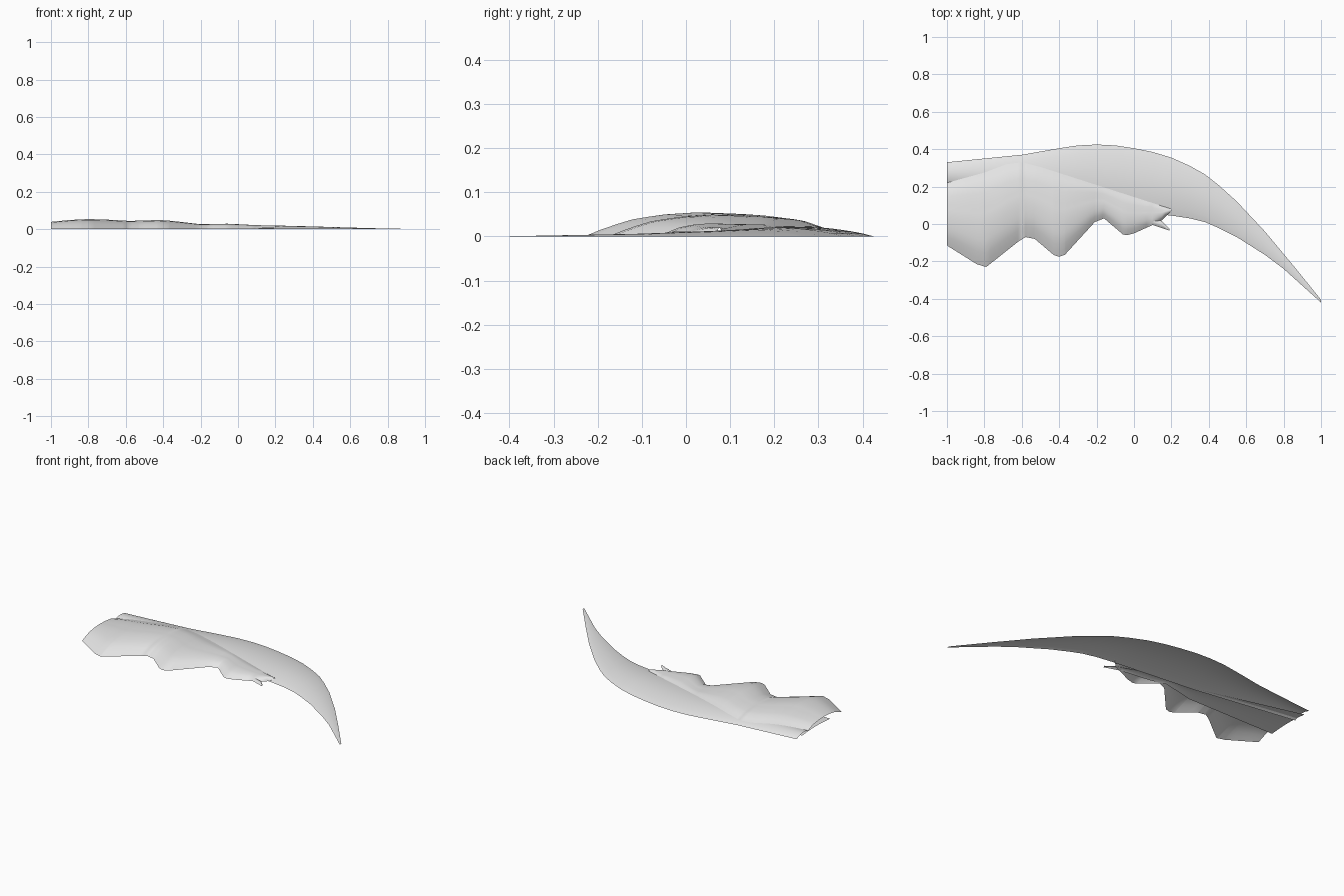
import bpy
import math

cube = bpy.data.objects.get("Cube")
if cube:
    bpy.data.objects.remove(cube, do_unlink=True)

grey = bpy.data.materials.new("pale_grey")
grey.use_nodes = True
grey.diffuse_color = (0.8, 0.8, 0.8, 1)
grey.node_tree.nodes["Principled BSDF"].inputs["Base Color"].default_value = (0.8, 0.8, 0.8, 1)


def at(points, x):
    """Linear interpolation along a list of (position, value) points."""
    if x <= points[0][0]:
        return points[0][1]
    for (a, va), (b, vb) in zip(points, points[1:]):
        if x <= b:
            return va + (vb - va) * (x - a) / (b - a)
    return points[-1][1]


def sheet(name, front, rear, height, rows=14):
    """Open sheet lofted between two edges, with height(x, y, t), t = 0 at the rear."""
    lo, hi = rear[0][0], rear[-1][0]
    xs = {lo + (hi - lo) * i / 36 for i in range(37)}
    xs |= {p[0] for p in front + rear if lo <= p[0] <= hi}
    xs = sorted(xs)
    verts, faces = [], []
    for x in xs:
        y0, y1 = at(rear, x), at(front, x)
        for j in range(rows + 1):
            t = j / rows
            y = y0 + (y1 - y0) * t
            verts.append((x, y, max(0, height(x, y, t))))
    n = rows + 1
    for i in range(len(xs) - 1):
        for j in range(rows):
            a = i * n + j
            faces.append((a, a + n, a + n + 1, a + 1))
    mesh = bpy.data.meshes.new(name)
    mesh.from_pydata(verts, [], faces)
    mesh.materials.append(grey)
    mesh.shade_smooth()
    obj = bpy.data.objects.new(name, mesh)
    bpy.context.collection.objects.link(obj)
    return obj


# Long curved leading sheet running out to the tip
lead_front = [(-1, .33), (-.6, .37), (-.4, .405), (-.3, .42), (-.2, .425), (-.1, .42),
              (0, .405), (.1, .385), (.2, .355), (.3, .31), (.38, .265), (.45, .21),
              (.55, .12), (.7, -.04), (.85, -.22), (1, -.405)]
lead_rear = [(-1, .2), (-.35, .1), (.2, .045), (.3, .03), (.38, .01), (.45, -.02),
             (.55, -.07), (.7, -.165), (.8, -.24), (.9, -.33), (1, -.42)]
lead_height = [(-1, .02), (-.3, .022), (.2, .02), (.4, .015), (.7, .006), (1, 0)]


def lead_arch(x, y, t):
    return at(lead_height, x) * max(0, math.sin(math.pi * t)) ** .8


sheet("leading_sheet", lead_front, lead_rear, lead_arch)

# Broad scalloped sheet rising from the seam on the leading sheet
seam = [(-1, .22), (-.8, .275), (-.68, .32), (-.6, .33), (-.5, .305), (.2, .08)]
scallops = [(-1, -.115), (-.84, -.215), (-.79, -.23), (-.62, -.095), (-.58, -.07), (-.53, -.08),
            (-.43, -.165), (-.4, -.175), (-.37, -.165), (-.21, .01), (-.16, .03),
            (-.06, -.055), (-.04, -.06), (0, -.05), (.1, -.005), (.15, .02), (.2, .07)]
crest = [(-1, .04), (-.9, .05), (-.8, .055), (-.7, .052), (-.58, .045), (-.42, .05),
         (-.35, .045), (-.2, .027), (-.05, .03), (.1, .022), (.2, .02)]
arch = [(0, 0), (.1, .38), (.22, .72), (.35, .9), (.52, 1), (.7, .88), (.85, .62), (1, 0)]


def scallop_arch(x, y, t):
    y0, y1 = at(lead_rear, x), at(lead_front, x)
    edge = lead_arch(x, 0, min(1, max(0, (at(seam, x) - y0) / (y1 - y0))))
    blend = max(0, (t - .52) / .48)
    return at(crest, x) * at(arch, t) + (edge + .001) * blend ** 2


sheet("scalloped_sheet", seam, scallops, scallop_arch)

# Narrow strip tucked underneath, ending in a small point
strip_front = [(-1, .28), (-.35, .11), (0, .07), (.15, .015), (.19, -.025)]
strip_rear = [(-1, 0), (-.6, 0), (-.4, 0), (-.2, .045), (-.1, .02), (.1, -.005), (.19, -.035)]
sheet("under_strip", strip_front, strip_rear,
      lambda x, y, t: .003 + .008 * math.sin(math.pi * t), rows=6)
